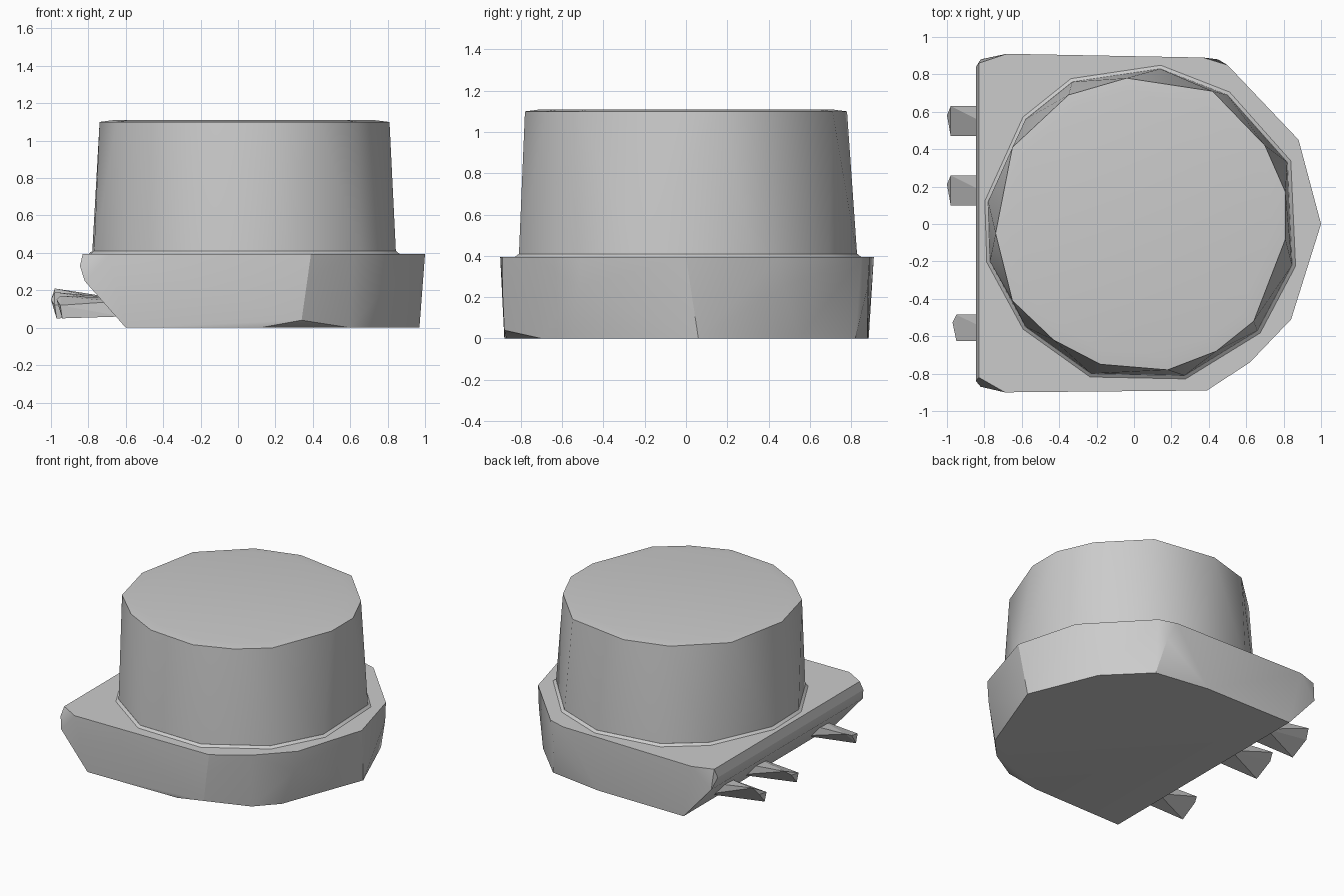
import bpy, bmesh, math

old = bpy.data.objects.get("Cube")
if old:
    bpy.data.objects.remove(old, do_unlink=True)

grey = bpy.data.materials.new("plain grey")
grey.use_nodes = True
colour = (0.6, 0.6, 0.6, 1)
grey.diffuse_color = colour
grey.node_tree.nodes["Principled BSDF"].inputs["Base Color"].default_value = colour


def ring(outline, z):
    return [(x, y, z) for x, y in outline]


def solid(name, points, smooth=30):
    """Faceted convex solid wrapped around its cross-sections."""
    bm = bmesh.new()
    for p in points:
        bm.verts.new(p)
    hull = bmesh.ops.convex_hull(bm, input=bm.verts[:])
    loose = {v for v in hull["geom_interior"] + hull["geom_unused"]
             if isinstance(v, bmesh.types.BMVert)}
    bmesh.ops.delete(bm, geom=list(loose), context="VERTS")
    bmesh.ops.dissolve_limit(bm, angle_limit=math.radians(1),
                             verts=bm.verts[:], edges=bm.edges[:])
    bmesh.ops.recalc_face_normals(bm, faces=bm.faces[:])
    mesh = bpy.data.meshes.new(name)
    bm.to_mesh(mesh)
    bm.free()
    mesh.materials.append(grey)
    obj = bpy.data.objects.new(name, mesh)
    bpy.context.collection.objects.link(obj)
    bpy.ops.object.select_all(action="DESELECT")
    obj.select_set(True)
    bpy.context.view_layer.objects.active = obj
    if smooth:
        bpy.ops.object.shade_smooth_by_angle(angle=math.radians(smooth))
    return obj


# Base: one straight side with an undercut, the other side rounded
rim = [(-.83, .86), (-.68, .91), (.37, .89), (.5, .85), (.88, .45), (1, 0),
       (.84, -.51), (.62, -.74), (.39, -.89), (-.69, -.9), (-.83, -.82)]
waist = [(-.82, .88), (.45, .88), (.86, .47), (.975, .03),
         (.82, -.52), (.37, -.89), (-.82, -.87)]
foot = [(-.6, .885), (.1, .88), (.5, .82), (.77, .55), (.97, .06),
        (.74, -.55), (.6, -.7), (.12, -.87), (-.6, -.88)]
solid("base", ring(rim, .395) + ring(waist, .25) + ring(foot, 0)
      + [(-.845, .84, .33), (-.845, -.84, .33), (.34, -.88, .04)])

# Cap: tapered, irregular drum
cap_foot = [(.82, .33), (.845, -.22), (.66, -.57), (.27, -.81), (-.23, -.8),
            (-.58, -.55), (-.77, -.2), (-.78, .12), (-.58, .56), (-.33, .76),
            (.14, .83), (.5, .69)]
cap_top = [(-.04, .78), (.42, .71), (.7, .42), (.81, .17), (.81, -.08),
           (.64, -.52), (.44, -.68), (.18, -.78), (-.18, -.75), (-.43, -.62),
           (-.65, -.41), (-.74, -.05), (-.65, .41), (-.35, .69)]
solid("cap", ring(cap_foot, .39) + ring(cap_top, 1.1) + ring(
    [(x * .9, y * .9) for x, y in cap_top], 1.11))

# Thin collar where the cap meets the base
solid("collar", ring([(x * 1.03, y * 1.03) for x, y in cap_foot], .39)
      + ring(cap_foot, .41))


# Pins sticking out of the undercut
def pin(name, y, tip, width, top):
    w = width / 2
    solid(name, [(tip + .02, y - w, .12), (tip, y + w * .4, .15),
                 (tip + .02, y + w, top), (tip + .03, y - w * .9, .05),
                 (-.62, y - w, .06), (-.62, y + w, .07),
                 (-.66, y - w, .14), (-.66, y + w, .16)], 0)


pin("back_pin", .55, -1, .16, .21)
pin("middle_pin", .18, -1, .16, .19)
pin("front_pin", -.555, -.97, .14, .17)
